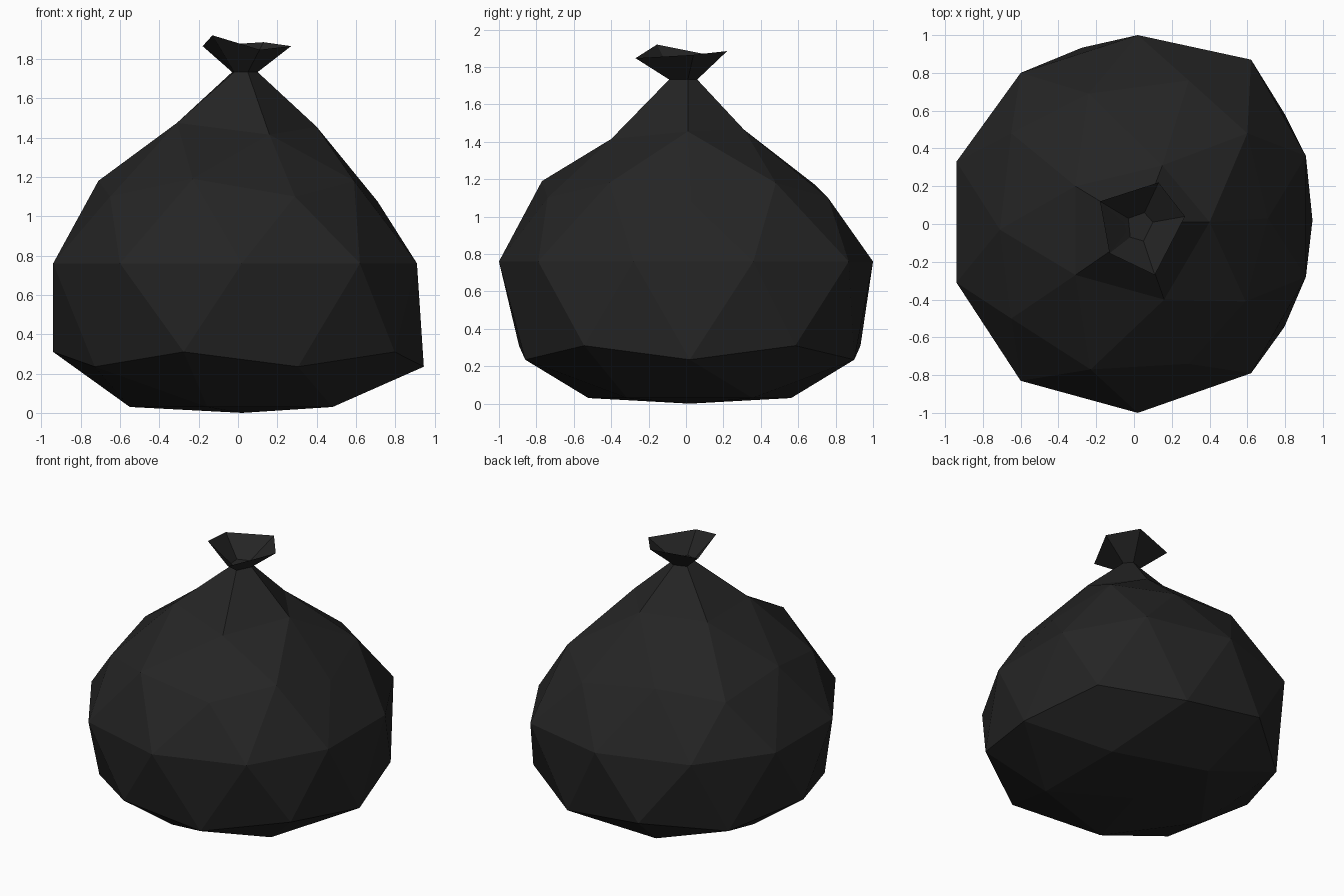
import bpy, bmesh, math

if "Cube" in bpy.data.objects:
    bpy.data.objects.remove(bpy.data.objects["Cube"])

# Hand-placed rings, counter-clockwise from +x
EQUATOR = [(.91, .36), (.62, .87), (.02, 1.0), (-.60, .80), (-.94, .33),
           (-.94, -.31), (-.60, -.83), (.02, -1.0), (.62, -.79), (.91, -.28)]
UPPER = [(.71, .03, 1.075), (.60, .48, 1.18), (.29, .76, 1.10), (-.24, .69, 1.17),
         (-.65, .48, 1.10), (-.71, -.03, 1.18), (-.65, -.50, 1.10),
         (-.23, -.77, 1.19), (.29, -.74, 1.10), (.59, -.41, 1.18)]
SHOULDER = [(.40, .01, 1.455), (.15, .31, 1.465), (-.31, .20, 1.475),
            (-.31, -.27, 1.475), (.16, -.40, 1.415)]
NECK = [(.10, .01), (.055, .06), (-.03, .03), (-.02, -.07), (.05, -.09)]
RIM = [(.27, .04, 1.865), (.13, .22, 1.885), (-.18, .12, 1.865),
       (-.13, -.155, 1.92), (.11, -.27, 1.847)]
NECK_Z = 1.733


def ring_index(co, step, start=0):
    ang = math.degrees(math.atan2(co.y, co.x)) - start
    return round(ang / step) % round(360 / step)


# Bag body: a low icosphere whose rings are reshaped into a sagging sack
bm = bmesh.new()
bmesh.ops.create_icosphere(bm, subdivisions=2, radius=1)
top = max(bm.verts, key=lambda v: v.co.z)
bmesh.ops.delete(bm, geom=[top], context='VERTS')
shoulder = [None] * 5
for v in bm.verts:
    z = v.co.z
    if z > .7:
        i = ring_index(v.co, 72)
        shoulder[i] = v
        v.co = SHOULDER[i]
    elif z > .3:
        v.co = UPPER[ring_index(v.co, 36)]
    elif z > -.2:
        v.co = (*EQUATOR[ring_index(v.co, 36, 18)], .76)
    else:
        # lower rings: (radius, height)
        r, h = ((.96, .31) if z > -.49 else (.925, .235) if z > -.6
                else (.57, .03) if z > -.95 else (0, 0))
        a = math.atan2(v.co.y, v.co.x)
        v.co = (r * math.cos(a) + .02, r * math.sin(a) + .02, h)

# Tied neck, flared tuft and its hollow
neck = [bm.verts.new((x, y, NECK_Z)) for x, y in NECK]
rim = [bm.verts.new(p) for p in RIM]
floor = [bm.verts.new((x, y, NECK_Z + .014)) for x, y in NECK]
rings = [shoulder, neck, rim, floor]
for a, b in zip(rings, rings[1:]):
    for i in range(5):
        j = (i + 1) % 5
        bm.faces.new((a[i], a[j], b[j], b[i]))
bm.faces.new(floor)

mesh = bpy.data.meshes.new("rubbish_bag")
bm.to_mesh(mesh)
bm.free()
mat = bpy.data.materials.new("black_plastic")
mat.diffuse_color = (.018, .018, .018, 1)
mat.use_nodes = True
mat.node_tree.nodes["Principled BSDF"].inputs["Base Color"].default_value = mat.diffuse_color
mesh.materials.append(mat)
bpy.context.collection.objects.link(bpy.data.objects.new("rubbish_bag", mesh))
